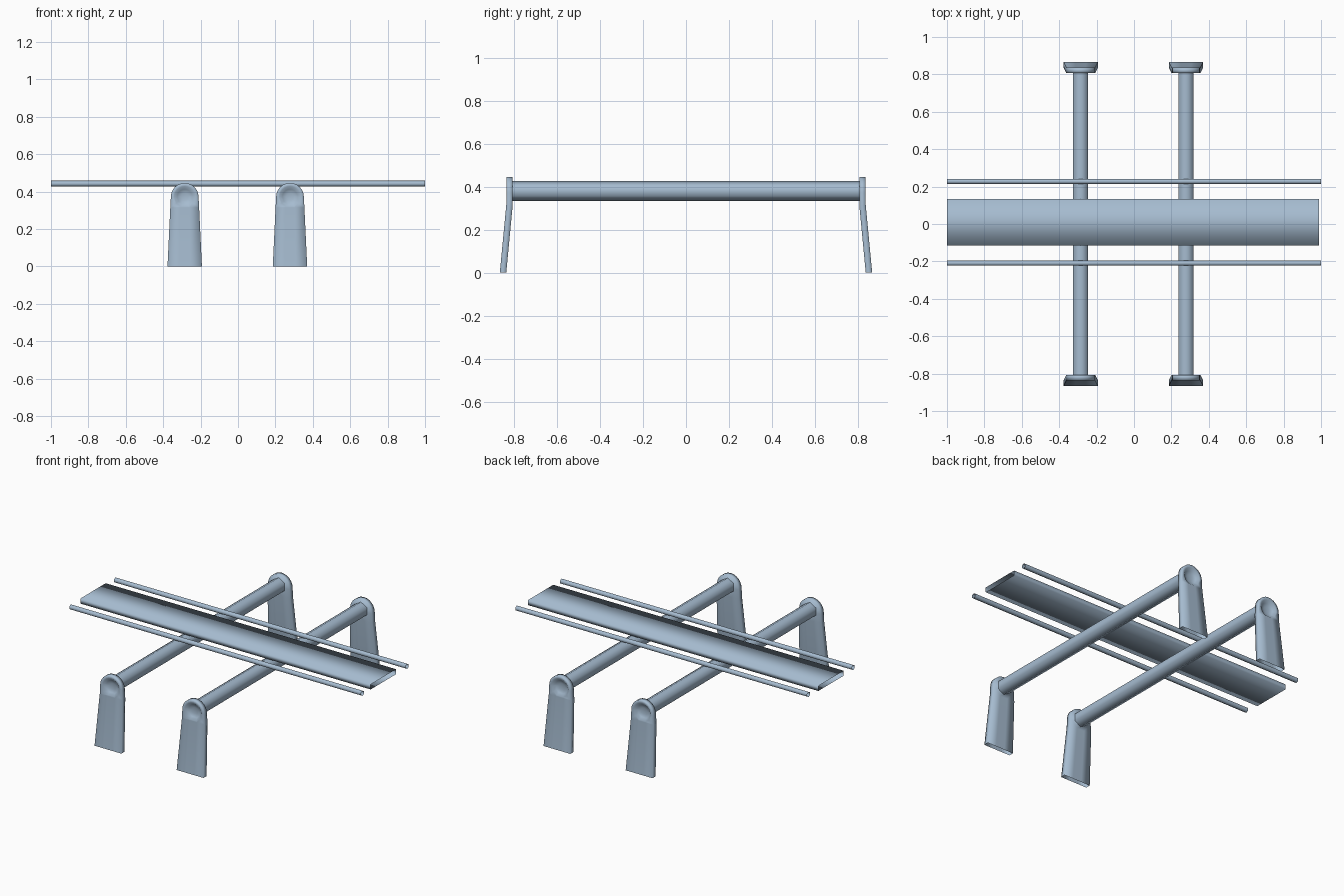
import bpy, bmesh, math

if "Cube" in bpy.data.objects:
    bpy.data.objects.remove(bpy.data.objects["Cube"])

mat = bpy.data.materials.new("steel blue")
mat.diffuse_color = (0.38, 0.50, 0.63, 1)
mat.use_nodes = True
mat.node_tree.nodes["Principled BSDF"].inputs["Base Color"].default_value = mat.diffuse_color


def finish(name, bm):
    bmesh.ops.recalc_face_normals(bm, faces=bm.faces)
    for f in bm.faces:
        f.smooth = True
    me = bpy.data.meshes.new(name)
    bm.to_mesh(me)
    bm.free()
    me.materials.append(mat)
    ob = bpy.data.objects.new(name, me)
    bpy.context.collection.objects.link(ob)
    return ob


def bridge(bm, a, b):
    n = len(a)
    for i in range(n):
        j = (i + 1) % n
        bm.faces.new((a[i], a[j], b[j], b[i]))


def tube(name, start, end):
    """Open-ended tube between two matching rings of points."""
    bm = bmesh.new()
    bridge(bm, [bm.verts.new(p) for p in start], [bm.verts.new(p) for p in end])
    return finish(name, bm)


def hexagon(r):
    return [(r * math.sin(k * math.pi / 3), r * math.cos(k * math.pi / 3)) for k in range(6)]


# Two long thin rails
for name, y in (("back_rail", 0.228), ("front_rail", -0.209)):
    ring = [(y + a, 0.442 + b) for a, b in hexagon(0.016)]
    tube(name, [(-1, a, b) for a, b in ring], [(1, a, b) for a, b in ring])

# Flat centre board, open at its ends
sec = [(-0.115, 0.427), (0.133, 0.427), (0.133, 0.458), (-0.115, 0.458)]
tube("board", [(-1, a, b) for a, b in sec], [(0.99, a, b) for a, b in sec])


def leg(name, cx, s):
    """Splayed leg: tapered plate, round top, dished recess on the outside."""
    bm = bmesh.new()
    zc, bend = 0.372, 0.315
    steps = (-1, -0.33, 0.33, 1)
    arc = [(0.074 * math.cos(k * math.pi / 12), zc + 0.074 * math.sin(k * math.pi / 12))
           for k in range(13)]
    upper = [(0.077 * t, bend) for t in steps] + arc

    def add(x, y, z):
        return bm.verts.new((cx + x, s * y, z))

    sides = []
    for y_top, y_foot in ((0.836, 0.866), (0.806, 0.836)):
        loop = [add(x, y_top, z) for x, z in upper]
        foot = [add(0.092 * t, y_foot, 0) for t in steps]
        for i in range(3):
            bm.faces.new((foot[i], foot[i + 1], loop[i + 1], loop[i]))
        sides.append((loop, foot))
    (lo, fo), (li, fi) = sides
    # rim around the round top and down both edges
    ro = [fo[3]] + lo[3:] + [lo[0], fo[0]]
    ri = [fi[3]] + li[3:] + [li[0], fi[0]]
    for i in range(len(ro) - 1):
        bm.faces.new((ro[i], ro[i + 1], ri[i + 1], ri[i]))
    bm.faces.new(li)
    # recess
    prev = lo
    for r, y in ((0.056, 0.836), (0.040, 0.822), (0.020, 0.816)):
        ring = []
        for x, z in upper:
            a = math.atan2(z - zc, x)
            ring.append(add(r * math.cos(a), y, zc + r * math.sin(a)))
        bridge(bm, prev, ring)
        prev = ring
    bm.faces.new(prev)
    finish(name, bm)


# Crossbars with a leg at each end
for side, cx in (("left", -0.285), ("right", 0.278)):
    ring = [(cx + a, 0.380 + b) for a, b in hexagon(0.0465)]
    tube(side + "_crossbar", [(a, -0.81, b) for a, b in ring], [(a, 0.81, b) for a, b in ring])
    leg(side + "_front_leg", cx, -1)
    leg(side + "_back_leg", cx, 1)
